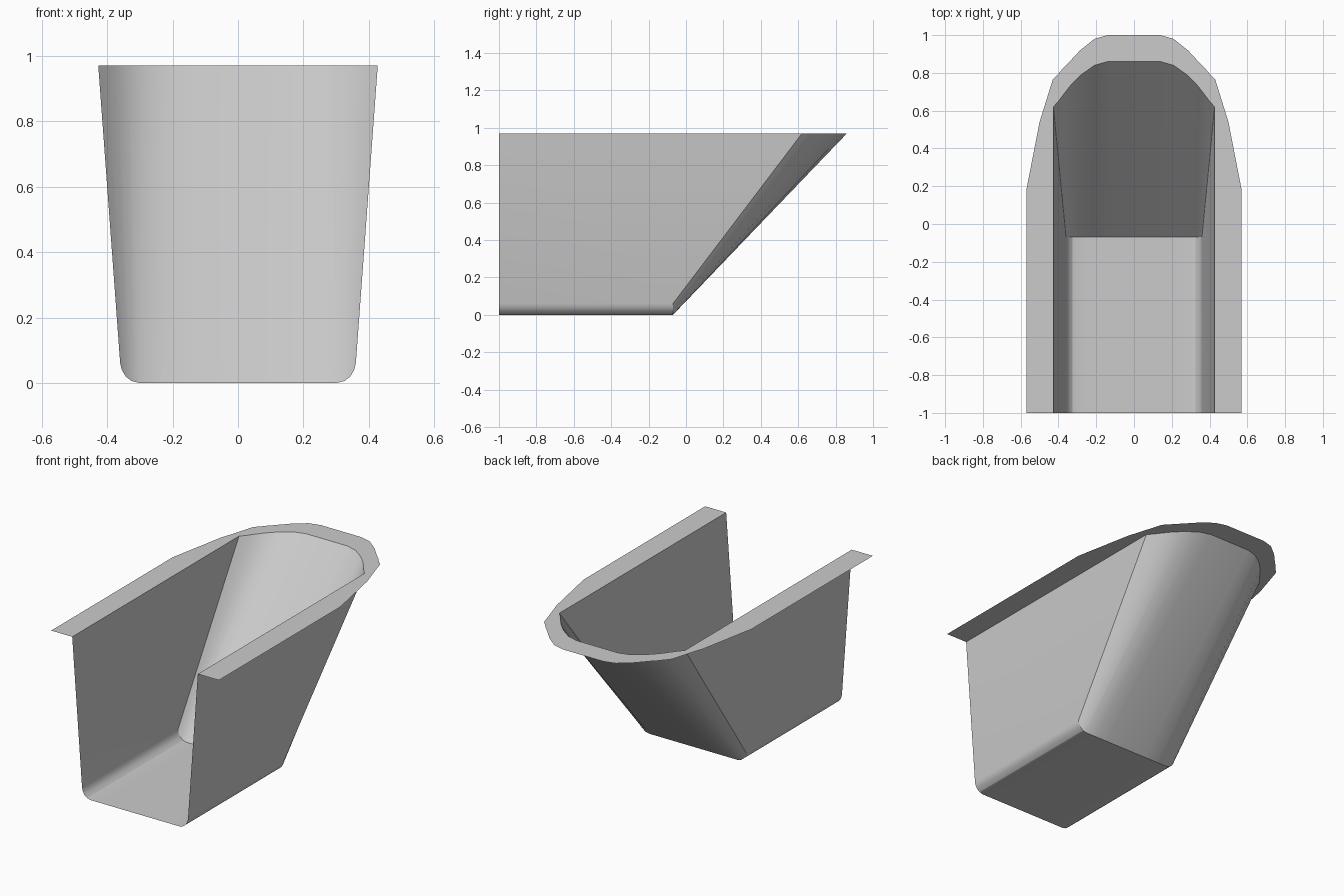
import bpy

if "Cube" in bpy.data.objects:
    bpy.data.objects.remove(bpy.data.objects["Cube"])

TOP = 0.97     # rim height
BEND = -0.07   # where the floor turns up into the ramp


def both_sides(half):
    """Complete a right-hand row of points with its mirror image."""
    return half + [(-x, y, z) for x, y, z in reversed(half)]


def loft(name, rows):
    """Skin a surface through rows holding equal numbers of points."""
    n = len(rows[0])
    verts = [p for row in rows for p in row]
    faces = [(r * n + i, r * n + i + 1, (r + 1) * n + i + 1, (r + 1) * n + i)
             for r in range(len(rows) - 1) for i in range(n - 1)]
    mesh = bpy.data.meshes.new(name)
    mesh.from_pydata(verts, [], faces)
    mesh.update()
    obj = bpy.data.objects.new(name, mesh)
    bpy.context.collection.objects.link(obj)
    bpy.context.view_layer.objects.active = obj
    obj.select_set(True)
    bpy.ops.object.shade_smooth_by_angle(angle=0.42)
    obj.select_set(False)
    return obj


# Rounded lower profile (x, z) and the matching inner rim curve (x, y)
profile = [(.36, .06), (.355, .04), (.343, .02), (.325, .006),
           (.30, 0), (.23, 0), (.14, 0)]
rim = [(.427, .62), (.40, .65), (.37, .69), (.335, .735),
       (.28, .79), (.21, .84), (.14, .86)]

# Trough: straight channel, then a ramp rising to the rim
front = both_sides([(.427, -1, TOP)] + [(x, -1, z) for x, z in profile])
bend = both_sides([(.427, BEND, TOP)] + [(x, BEND, z) for x, z in profile])
back = both_sides([(.427, .62, TOP)] + [(x, y, TOP) for x, y in rim])
trough = loft("trough", [front, bend, back])

# Flat flange around the open top
inner = [(.427, -1), (.427, .18), (.427, .48), rim[0], rim[3], rim[4], rim[5], rim[6]]
outer = [(.57, -1), (.57, .18), (.50, .54), (.43, .765),
         (.35, .85), (.285, .92), (.21, .98), (.14, 1)]
# Keep the inner edge on the rim curve
inner[4:5] = rim[1:4]
outer[4:5] = [(.405, .79), (.38, .82), (.35, .85)]
flange = loft("flange", [both_sides([(x, y, TOP) for x, y in outer]),
                         both_sides([(x, y, TOP) for x, y in inner])])
